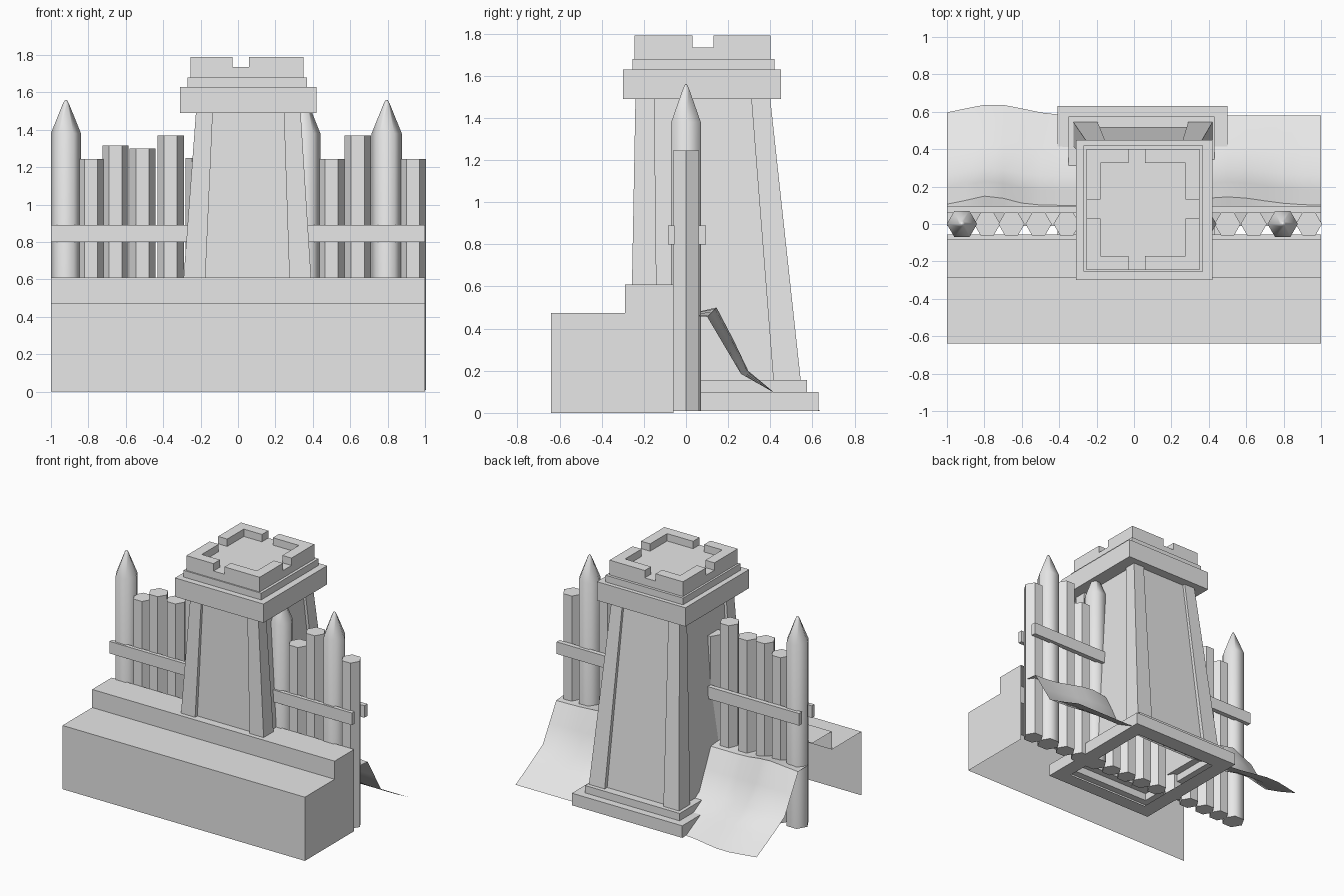
import bpy, bmesh, math

cube = bpy.data.objects.get("Cube")
if cube:
    bpy.data.objects.remove(cube, do_unlink=True)

grey = bpy.data.materials.new("plain_grey")
grey.use_nodes = True
grey.diffuse_color = (0.8, 0.8, 0.8, 1)
grey.node_tree.nodes["Principled BSDF"].inputs["Base Color"].default_value = (0.8, 0.8, 0.8, 1)


def finish(name, bm, smooth_angle=None, recalc=True):
    if recalc:
        bmesh.ops.recalc_face_normals(bm, faces=bm.faces)
    mesh = bpy.data.meshes.new(name)
    bm.to_mesh(mesh)
    bm.free()
    mesh.materials.append(grey)
    if smooth_angle:
        for p in mesh.polygons:
            p.use_smooth = True
        mesh.set_sharp_from_angle(angle=math.radians(smooth_angle))
    obj = bpy.data.objects.new(name, mesh)
    bpy.context.collection.objects.link(obj)
    return obj


def loft(name, rects, cap_start=True, cap_end=True):
    """Bridge a stack of rectangles given as (x0, x1, y0, y1, z)."""
    bm = bmesh.new()
    rings = []
    for x0, x1, y0, y1, z in rects:
        rings.append([bm.verts.new((x, y, z)) for x, y in
                      ((x0, y0), (x1, y0), (x1, y1), (x0, y1))])
    for a, b in zip(rings, rings[1:]):
        for i in range(4):
            j = (i + 1) % 4
            bm.faces.new((a[i], a[j], b[j], b[i]))
    if cap_start:
        bm.faces.new(rings[0][::-1])
    if cap_end:
        bm.faces.new(rings[-1])
    return finish(name, bm)


def box(name, x0, x1, y0, y1, z0, z1):
    return loft(name, [(x0, x1, y0, y1, z0), (x0, x1, y0, y1, z1)])


def pole(name, x, radius, rings, smooth=None):
    """Six-sided post; rings holds (radius factor, height)."""
    bm = bmesh.new()
    loops = []
    for f, z in rings:
        loops.append([bm.verts.new((x + radius * f * math.cos(i * math.pi / 3),
                                    radius * f * math.sin(i * math.pi / 3), z))
                      for i in range(6)])
    for a, b in zip(loops, loops[1:]):
        for i in range(6):
            j = (i + 1) % 6
            bm.faces.new((a[i], a[j], b[j], b[i]))
    bm.faces.new(loops[0][::-1])
    bm.faces.new(loops[-1])
    return finish(name, bm, smooth)


# Stepped front bank: a shell open at the back, the bottom and one end
bm = bmesh.new()
profile = [(-0.64, 0), (-0.64, 0.475), (-0.29, 0.475), (-0.29, 0.61), (-0.06, 0.61)]
left = [bm.verts.new((-1, y, z)) for y, z in profile]
right = [bm.verts.new((1, y, z)) for y, z in profile]
for i in range(4):
    bm.faces.new((left[i], right[i], right[i + 1], left[i + 1]))
bm.faces.new(right + [bm.verts.new((1, -0.06, 0))])
finish("front_bank", bm, recalc=False)

# Palisade: flat-topped posts and tall pointed ones
flat_posts = [(-0.785, 1.245), (-0.655, 1.315), (-0.51, 1.3), (-0.36, 1.37),
              (-0.21, 1.25), (-0.07, 1.25), (0.07, 1.25), (0.21, 1.25),
              (0.5, 1.245), (0.64, 1.37), (0.935, 1.245)]
for x, top in flat_posts:
    pole("flat_post", x, 0.07, [(1, 0.01), (1, top)])
for x in (-0.92, 0.36, 0.795):
    pole("pointed_post", x, 0.081, [(1, 0.01), (1, 1.38), (0.2, 1.54), (0.06, 1.56)], 65)

# Rails on both sides of the palisade
box("front_rail", -1, 1, -0.085, -0.055, 0.8, 0.89)
box("back_rail", -1, 1, 0.06, 0.095, 0.8, 0.89)

# Tower: plinth, recessed core, overhanging rim and floor
low = (-0.325, 0.42, -0.265, 0.545)
high = (-0.225, 0.335, -0.24, 0.40)


def inset(r, d):
    return (r[0] + d, r[1] - d, r[2] + d, r[3] - d)


foot = (-0.41, 0.50, -0.34, 0.63)
step = (-0.35, 0.43, -0.29, 0.575)
rim = (-0.31, 0.42, -0.30, 0.45)
band = (-0.27, 0.37, -0.255, 0.42)
top = (-0.255, 0.35, -0.245, 0.40)
loft("tower", [inset(low, 0.03) + (0.01,), foot + (0.01,), foot + (0.10,),
               step + (0.10,), step + (0.155,), inset(low, 0.03) + (0.155,),
               inset(high, 0.02) + (1.49,), rim + (1.49,), rim + (1.63,),
               band + (1.63,), band + (1.68,), top + (1.68,), top + (1.735,)],
     cap_start=False)


# Sloping corner pilasters
def corner(r, sx, sy, w):
    x0, x1 = (r[0], r[0] + w) if sx < 0 else (r[1] - w, r[1])
    y0, y1 = (r[2], r[2] + w) if sy < 0 else (r[3] - w, r[3])
    return (x0, x1, y0, y1)


for sx in (-1, 1):
    for sy in (-1, 1):
        loft("corner_pilaster", [corner(low, sx, sy, 0.13) + (0.15,),
                                 corner(high, sx, sy, 0.09) + (1.49,)])

# Battlements: a corner piece on each side of the four gaps
t = 0.075
for x0, x1 in ((top[0], -0.03), (0.06, top[1])):
    for y0, y1 in ((top[2], top[2] + t), (top[3] - t, top[3])):
        box("battlement_wall", x0, x1, y0, y1, 1.735, 1.79)
for x0, x1 in ((top[0], top[0] + t), (top[1] - t, top[1])):
    for y0, y1 in ((top[2] + t, 0.03), (0.13, top[3] - t)):
        box("battlement_wall", x0, x1, y0, y1, 1.735, 1.79)

# Earth slope behind the palisade: a gently uneven sheet
bm = bmesh.new()
columns = 20
grid = []
for i in range(columns + 1):
    x = -1 + 2 * i / columns
    hump = math.exp(-((x + 0.78) / 0.15) ** 2) + 0.9 * math.exp(-((x - 0.5) / 0.25) ** 2)
    swell = math.exp(-((x + 0.75) / 0.22) ** 2)
    rows = [(-0.01, 0.465), (0.1 + 0.05 * hump, 0.455 + 0.05 * hump),
            (0.18 + 0.05 * hump, 0.32 + 0.03 * hump),
            (0.26 + 0.04 * hump, 0.185 + 0.015 * hump),
            (0.42 + 0.03 * swell, 0.095), (0.58 + 0.06 * swell, 0.01)]
    grid.append([bm.verts.new((x, y, z)) for y, z in rows])
for a, b in zip(grid, grid[1:]):
    for j in range(len(a) - 1):
        bm.faces.new((a[j], b[j], b[j + 1], a[j + 1]))
finish("earth_slope", bm, 50, recalc=False)
